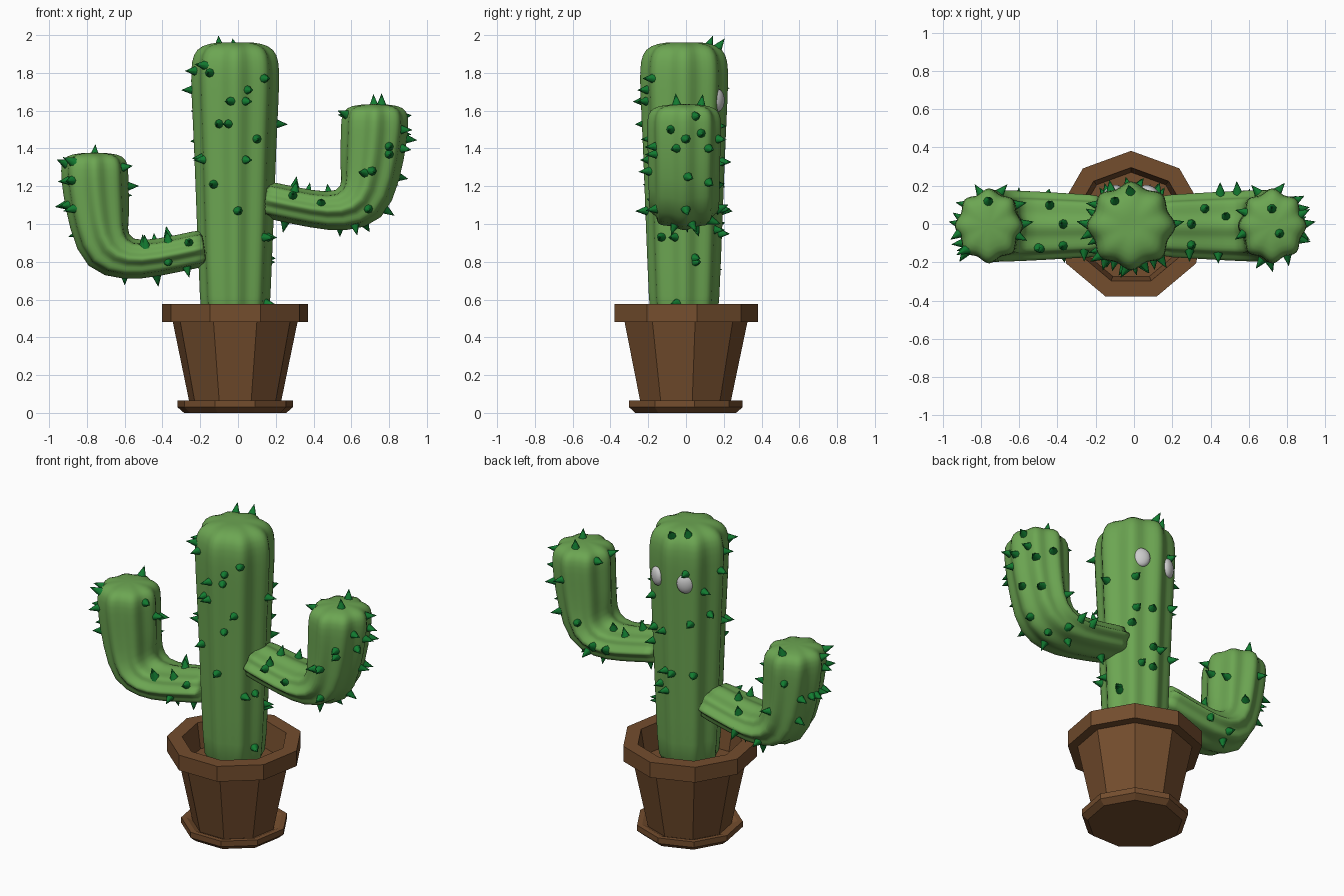
import bpy, bmesh
from math import sin, cos, pi, radians
from mathutils import Vector, Matrix
from mathutils.bvhtree import BVHTree

cube = bpy.data.objects.get("Cube")
if cube:
    bpy.data.objects.remove(cube, do_unlink=True)

AXIS = Vector((-0.015, -0.01, 0))  # centre line of pot and trunk


def material(name, rgb):
    m = bpy.data.materials.new(name)
    m.use_nodes = True
    m.diffuse_color = (*rgb, 1)
    m.node_tree.nodes["Principled BSDF"].inputs["Base Color"].default_value = (*rgb, 1)
    return m


GREEN = material("cactus_green", (0.15, 0.38, 0.085))
SPINE = material("spine_green", (0.006, 0.2, 0.03))
CLAY = material("clay_brown", (0.175, 0.075, 0.027))
GREY = material("eye_grey", (0.6, 0.6, 0.6))


def finish(bm, name, mat, smooth):
    bmesh.ops.recalc_face_normals(bm, faces=bm.faces)
    mesh = bpy.data.meshes.new(name)
    bm.to_mesh(mesh)
    bm.free()
    mesh.materials.append(mat)
    obj = bpy.data.objects.new(name, mesh)
    bpy.context.collection.objects.link(obj)
    for p in mesh.polygons:
        p.use_smooth = smooth
    return obj


def skin(bm, rings):
    """Bridge successive loops of points and close both ends."""
    loops = [[bm.verts.new(p) for p in ring] for ring in rings]
    n = len(loops[0])
    for a, b in zip(loops, loops[1:]):
        for i in range(n):
            j = (i + 1) % n
            bm.faces.new((a[i], a[j], b[j], b[i]))
    bm.faces.new(loops[0])
    bm.faces.new(loops[-1])


def ribbed_stem(name, sections, place):
    """Eight-ribbed tube; a section is x, z, heading, in-plane and y half-widths."""
    rings = []
    for x, z, heading, a, b in sections:
        h = radians(heading)
        ring = []
        for i in range(32):
            t = 2 * pi * i / 32
            r = 0.925 + 0.085 * cos(8 * t)
            u, v = a * r * sin(t), b * r * cos(t)
            ring.append(place(Vector((x - sin(h) * u, v, z + cos(h) * u))))
        rings.append(ring)
    bm = bmesh.new()
    skin(bm, rings)
    obj = finish(bm, name, GREEN, True)
    sub = obj.modifiers.new("soften", "SUBSURF")
    sub.levels = sub.render_levels = 1
    return obj


# Pot: nine-sided lathe with saucer, rim and hollow inside
profile = [(0.275, 0), (0.31, 0.03), (0.31, 0.065), (0.28, 0.065), (0.245, 0.05),
           (0.335, 0.48), (0.392, 0.48), (0.392, 0.577), (0.305, 0.577), (0.28, 0.42)]
bm = bmesh.new()
skin(bm, [[AXIS + Vector((r * cos(pi / 2 + k * 2 * pi / 9),
                          r * sin(pi / 2 + k * 2 * pi / 9), z)) for k in range(9)]
          for r, z in profile])
finish(bm, "pot", CLAY, False)

# Trunk
trunk_profile = [(0.4, 0.18), (0.58, 0.19), (1.0, 0.208), (1.4, 0.222), (1.7, 0.238),
                 (1.82, 0.24), (1.9, 0.228), (1.945, 0.185), (1.963, 0.1), (1.96, 0.03)]
trunk = ribbed_stem("trunk", [(0, z, 90, r, r) for z, r in trunk_profile],
                    lambda p: p + AXIS)

# Arms: the lower one mirrors the higher one
arm = [(0.14, 1.13, -8, 0.1, 0.165), (0.16, 1.128, -8, 0.1, 0.165),
       (0.4, 1.075, -6, 0.1, 0.18), (0.55, 1.062, 8, 0.11, 0.188),
       (0.665, 1.12, 45, 0.165, 0.192), (0.7, 1.27, 80, 0.167, 0.192),
       (0.72, 1.45, 86, 0.18, 0.2), (0.725, 1.55, 90, 0.184, 0.203),
       (0.725, 1.6, 90, 0.172, 0.188), (0.725, 1.628, 90, 0.13, 0.14),
       (0.725, 1.635, 90, 0.03, 0.03)]
high_arm = ribbed_stem("high_arm", arm, lambda p: p + Vector((0, -0.01, 0)))
low_arm = ribbed_stem("low_arm", arm,
                      lambda p: Vector((-p.x - 0.035, p.y - 0.01, p.z - 0.257)))

# Eyes: flattened balls on the far face of the trunk
for side, label in ((1, "left"), (-1, "right")):
    bm = bmesh.new()
    spot = Matrix.Translation(AXIS + Vector((side * 0.1, 0.178, 1.655)))
    turn = Matrix.Rotation(-side * radians(30), 4, "Z")
    bmesh.ops.create_uvsphere(bm, u_segments=20, v_segments=12, radius=1,
                              matrix=spot @ turn @ Matrix.Diagonal((0.052, 0.03, 0.06, 1)))
    finish(bm, label + "_eye", GREY, True)

# Spines: cones standing on the surface, found by casting rays inward
bpy.context.view_layer.update()
graph = bpy.context.evaluated_depsgraph_get()
trees = [BVHTree.FromObject(o, graph) for o in (trunk, high_arm, low_arm)]
spines = bmesh.new()


def spine(origin, direction):
    start, ray = Vector(origin), Vector(direction)
    hits = [h for h in (t.ray_cast(start, ray) for t in trees) if h[0]]
    if not hits:
        middle = start + ray * (-start.dot(ray))
        hits = [h for h in (t.find_nearest(middle) for t in trees) if h[0]]
    spot, normal = min(hits, key=lambda h: h[3])[:2]
    if normal.dot(ray) > 0:
        normal = -normal
    turn = normal.to_track_quat("Z", "Y").to_matrix().to_4x4()
    bmesh.ops.create_cone(spines, cap_ends=True, segments=8, radius1=0.029, radius2=0.001,
                          depth=0.07, matrix=Matrix.Translation(spot + normal * 0.022) @ turn)


front_trunk = [(-.18, 1.84), (-.15, 1.8), (.14, 1.77), (.05, 1.71), (.04, 1.65), (-.04, 1.65),
               (-.1, 1.53), (-.05, 1.53), (.1, 1.45), (.04, 1.34), (-.13, 1.21), (0, 1.07),
               (-.18, 1.34), (.16, .93), (.15, .58)]
front_arms = [(.29, 1.15), (.44, 1.11), (.69, 1.08), (.67, 1.27), (.71, 1.28), (.8, 1.41),
              (.8, 1.37), (.87, 1.4), (-.88, 1.33), (-.88, 1.23), (-.9, 1.1), (-.87, 1.08),
              (-.5, .89), (-.37, .91), (-.26, .9), (-.37, .8), (-.27, .77)]
back = [(-.03, 1.07), (0.01, 1.08), (.07, .97), (.01, .95), (-.15, 1.07), (-.12, 1.72),
        (.11, 1.32), (.02, 1.33), (.12, 1.52), (.13, 1.22), (-.14, 1.4), (.15, .82),
        (.75, 1.45), (.65, 1.2), (.85, 1.25), (.45, 1.08), (.6, 1.02),
        (-.8, 1.2), (-.7, 1), (-.9, 1.1), (-.45, .8), (-.6, .77)]
above = [(-.1, .12), (-.02, .17), (-.44, .1), (-.37, 0), (-.49, -.13), (-.76, .12),
         (.37, .08), (.3, 0), (.48, .04), (.3, -.11), (.72, .08), (.54, .17), (.76, -.05)]
below = [(.25, 0), (.54, .05), (.62, -.06), (.67, .03), (.78, 0), (-.43, 0), (-.6, .08)]
outer_right = [(.05, 1.57), (-.08, 1.5), (.08, 1.48), (.12, 1.4), (0, 1.45), (.12, 1.22)]
outer_left = [(0, 1.1), (-.1, 1.23), (.08, .95), (.1, 1.1), (-.05, 1.32)]
trunk_right = [(.05, .8), (-.13, .93), (0, 1.53), (-.05, .58)]
trunk_left = [(-.05, 1.81), (0, 1.71), (.05, 1.44), (-.08, 1.35), (.1, 1.6)]

for x, z in front_trunk + front_arms:
    spine((x, -2, z), (0, 1, 0))
for x, z in back:
    spine((x, 2, z), (0, -1, 0))
for x, y in above:
    spine((x, y, 3), (0, 0, -1))
for x, y in below:
    spine((x, y, 0), (0, 0, 1))
for y, z in outer_right:
    spine((2, y, z), (-1, 0, 0))
for y, z in outer_left:
    spine((-2, y, z), (1, 0, 0))
for y, z in trunk_right:
    spine((0.35, y, z), (-1, 0, 0))
for y, z in trunk_left:
    spine((-0.4, y, z), (1, 0, 0))
# Inner faces of the two upright arm tips
for x, y, z, way in ((.4, -.05, 1.58, 1), (.4, .06, 1.57, 1), (-.4, 0, 1.2, -1),
                     (-.4, .1, 1.15, -1), (-.4, -.06, 1.3, -1)):
    spine((x, y, z), (way, 0, 0))
obj = finish(spines, "spines", SPINE, True)
bpy.ops.object.select_all(action="DESELECT")
obj.select_set(True)
bpy.context.view_layer.objects.active = obj
bpy.ops.object.shade_smooth_by_angle(angle=radians(60))
